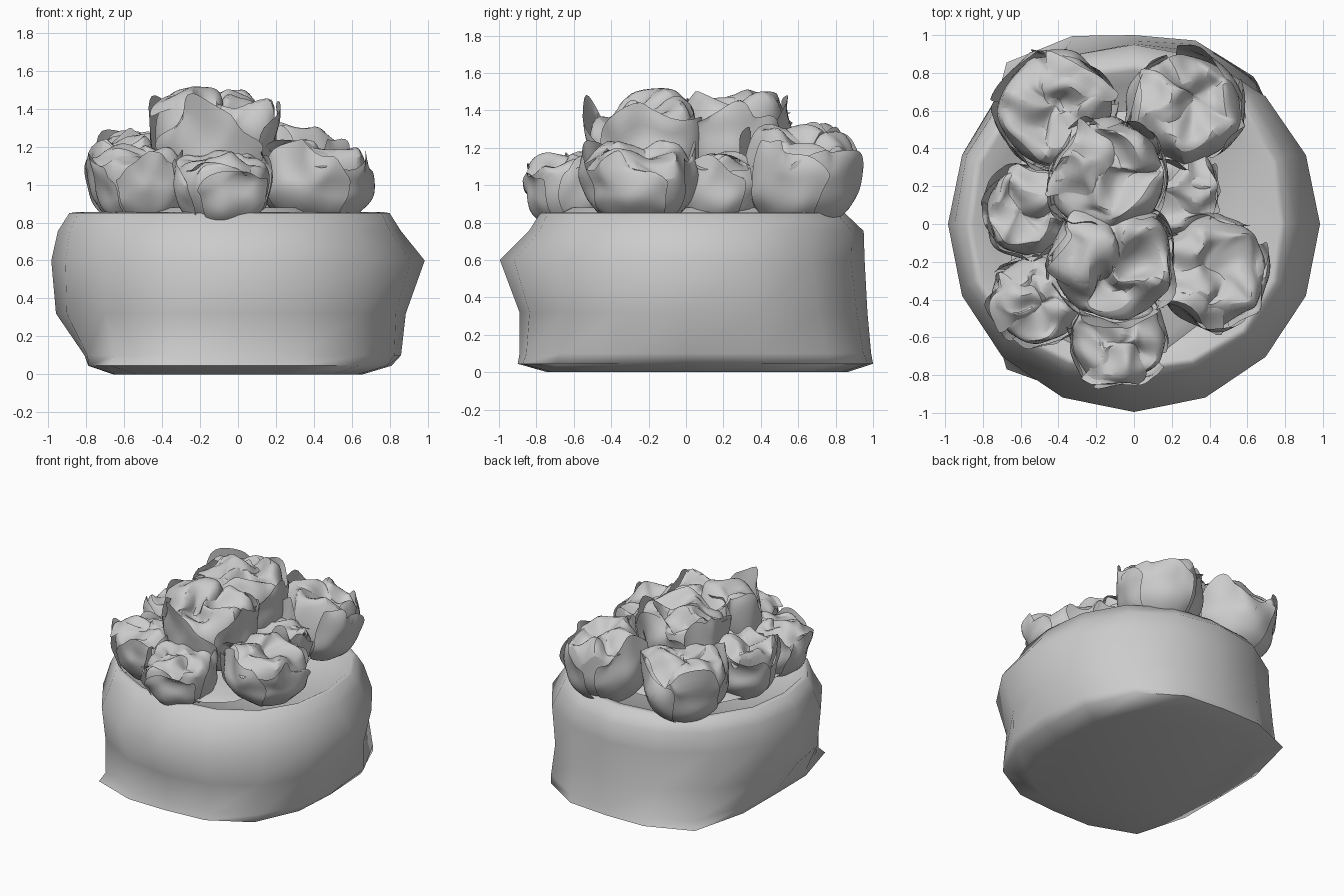
import bpy, bmesh, random
from math import sin, cos, pi, radians
from mathutils import Vector, Matrix, noise

if "Cube" in bpy.data.objects:
    bpy.data.objects.remove(bpy.data.objects["Cube"])


def make_object(name, bm, angle=60, subdiv=0):
    bmesh.ops.recalc_face_normals(bm, faces=bm.faces)
    me = bpy.data.meshes.new(name)
    bm.to_mesh(me)
    bm.free()
    ob = bpy.data.objects.new(name, me)
    bpy.context.collection.objects.link(ob)
    if subdiv:
        ob.modifiers.new("Subdivision", "SUBSURF").levels = subdiv
        ob.modifiers["Subdivision"].render_levels = subdiv
    bpy.ops.object.select_all(action="DESELECT")
    ob.select_set(True)
    bpy.context.view_layer.objects.active = ob
    bpy.ops.object.shade_smooth_by_angle(angle=radians(angle))
    return ob


def bridge(bm, rings, closed=True):
    for a, b in zip(rings, rings[1:]):
        n = len(a)
        for i in range(n if closed else n - 1):
            j = (i + 1) % n
            bm.faces.new((a[i], a[j], b[j], b[i]))


def ring(bm, z, xl, xr, yf, yb, pl, pr, n=16):
    """Lopsided superellipse loop: p=2 round, higher p squarer (left, right)."""
    out = []
    for i in range(n):
        c, s = cos(2 * pi * i / n), sin(2 * pi * i / n)
        p = pr if c > 0 else pl
        k = (abs(c) ** p + abs(s) ** p) ** (-1 / p)
        out.append(bm.verts.new((k * c * (xr if c > 0 else xl),
                                 k * s * (yb if s > 0 else yf), z)))
    return out


# Sack: squarish base, round belly, open folded mouth
SACK = [
    (0.00, .66, .66, .74, .86, 3.4, 2.6),
    (0.045, .79, .81, .90, 1.0, 4.4, 2.8),
    (0.10, .81, .86, .89, .99, 3.2, 2.5),
    (0.32, .96, .885, .89, .97, 2.2, 2.2),
    (0.60, .985, .985, .995, .955, 2.0, 2.0),
    (0.755, .95, .86, .84, .95, 2.1, 2.1),
    (0.85, .89, .80, .78, .85, 2.3, 2.3),
    (0.855, .85, .77, .75, .81, 2.3, 2.3),
    (0.76, .76, .60, .68, .74, 2.2, 2.2),
]
bm = bmesh.new()
loops = [ring(bm, *row) for row in SACK]
bridge(bm, loops)
bm.faces.new(loops[0])
bm.faces.new(loops[-1])
make_object("sack", bm, 80)

# Loose leaves lying under the heads
bm = bmesh.new()
under = ring(bm, .85, .66, .42, .68, .60, 3, 3)
over = ring(bm, .88, .60, .37, .62, .54, 3, 3)
bridge(bm, [under, over])
bm.faces.new(over)
make_object("leaf_bed", bm, 40)


def crumple(p, off, amp, f=1.9):
    return p + noise.noise_vector(p * f + off) * amp


def ridge(p, off):
    """Sharp creases, like folded cloth."""
    return 1 - 2.2 * abs(noise.noise(p * 1.7 + off))


def head(name, x, y, zc, r, h, tilt, seed):
    """Leafy head: creased body wrapped in tight leaves with ragged tips."""
    rnd = random.Random(seed)
    off = Vector((seed * 7.3, seed * 3.1, seed * 1.7))
    bm = bmesh.new()
    out = Vector((x + .1, y, 0)).normalized()
    place = (Matrix.Translation((x, y, zc))
             @ Matrix.Rotation(tilt, 4, Vector((-out.y, out.x, 0)))
             @ Matrix.Rotation(rnd.uniform(0, 6), 4, "Z")
             @ Matrix.Diagonal((r, r, h, 1)))

    def vert(p):
        return bm.verts.new(place @ p)

    # body, bulging up to a pleated rim, then a creased top
    n = 32
    prof = [(.12, -1), (.55, -.86), (.86, -.5), (.99, -.05), (.98, .3),
            (.90, .56), (.80, .66), (.66, .66), (.5, .66), (.28, .66), (.1, .66)]
    rows = []
    for rad, z in prof:
        row = []
        for i in range(n):
            a = 2 * pi * i / n
            p = Vector((rad * cos(a), rad * sin(a), z))
            g = max(0, min(1, (z + .1) / .7))
            q = crumple(p, off, .08 + .24 * g)
            q.z += .26 * g * ridge(p, off)
            row.append(vert(q))
        rows.append(row)
    bridge(bm, rows)
    bm.faces.new(rows[0])
    bm.faces.new(rows[-1])

    # wrapping leaves with pointed, curled tips
    nu, nv = 11, 8
    for k in range(4):
        mid = k * pi / 2 + rnd.uniform(-.3, .3)
        width = rnd.uniform(.7, .95)
        rows = []
        for v in range(nv):
            f = v / (nv - 1)
            row = []
            for u in range(nu):
                s = 2 * u / (nu - 1) - 1
                a = mid + s * width
                z = -.8 + f * (1.5 - .45 * s * s)
                rad = (1.06 - min(z, 0) ** 2 - .35 * max(z, 0) ** 2) ** .5 + .01 + .03 * s
                p = Vector((rad * cos(a), rad * sin(a), z))
                lip = max(0, f - .7) / .3
                q = crumple(p, off, .08 + .24 * max(0, min(1, (z + .1) / .7)))
                q += Vector((cos(a), sin(a), 0)) * .06 * lip
                q.z += lip * (.14 + .40 * noise.noise(p * 3 + off))
                row.append(vert(q))
            rows.append(row)
        bridge(bm, rows, False)

    # one leaf folded over the top
    mid = rnd.uniform(0, 6)
    rows = []
    for v in range(7):
        row = []
        for u in range(9):
            s, f = u / 4 - 1, v / 6
            p = Vector((.9 - f, s * (.7 - .3 * f), .68 + .2 * sin(f * pi) - .2 * s * s))
            p = Matrix.Rotation(mid, 3, "Z") @ p
            q = crumple(p, off, .28)
            q.z += .22 * ridge(p, off)
            row.append(vert(q))
        rows.append(row)
    bridge(bm, rows, False)
    make_object(name, bm, 50, 1)


# Heads: x, y, centre height, radius, half height, tilt
HEADS = [
    (-.41, .60, 1.05, .30, .27, .14),
    (.26, .60, 1.03, .30, .27, .14),
    (-.14, .24, 1.20, .30, .30, .06),
    (-.11, -.19, 1.18, .32, .30, .10),
    (-.53, .07, 1.02, .25, .24, .14),
    (-.50, -.39, 0.99, .24, .22, .18),
    (-.08, -.60, 0.97, .25, .21, .18),
    (.41, -.24, 1.00, .29, .22, .12),
    (.20, .17, .97, .24, .21, .05),
]
for i, args in enumerate(HEADS):
    head(f"leafy_head_{i + 1}", *args, i + 1)
